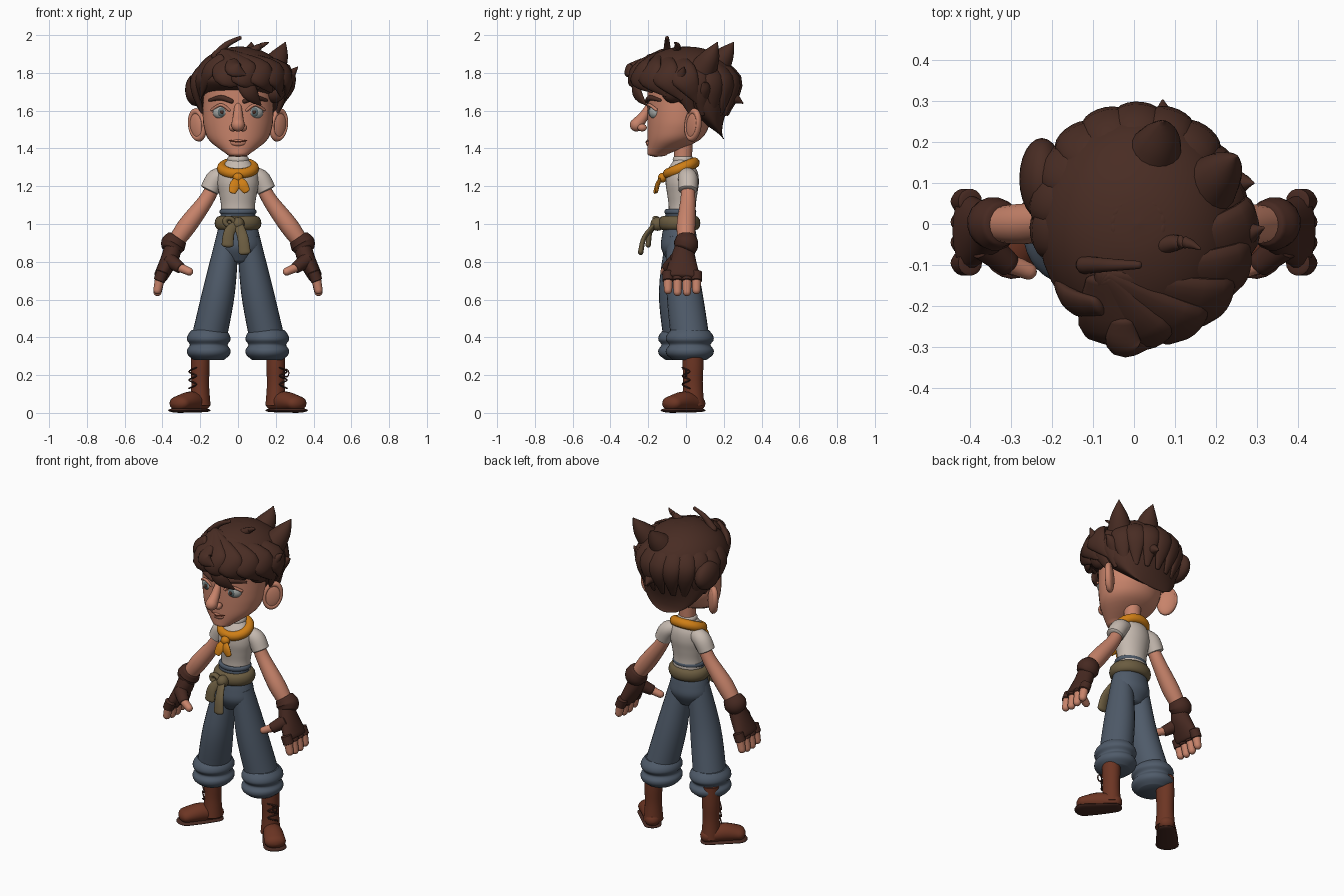
import bpy, bmesh, math
from mathutils import Vector

cube = bpy.data.objects.get("Cube")
if cube:
    bpy.data.objects.remove(cube, do_unlink=True)

FRONT, UP = Vector((0, 1, 0)), Vector((0, 0, 1))
SKULL = Vector((0, 0, 1.7))
HALF = math.pi / 2


def material(name, code):
    linear = [(channel / 255) ** 2.2 for channel in bytes.fromhex(code)] + [1]
    mat = bpy.data.materials.new(name)
    mat.use_nodes = True
    mat.diffuse_color = linear
    for node in mat.node_tree.nodes:
        if node.type == 'BSDF_PRINCIPLED':
            node.inputs["Base Color"].default_value = linear
            node.inputs["Roughness"].default_value = .8
    return mat


skin = material("skin", "c6826a")
hair = material("dark_brown_hair", "4a3028")
linen = material("off_white_linen", "c4b8ae")
orange = material("orange_cloth", "cd7d1c")
denim = material("slate_blue_cloth", "505b69")
olive = material("olive_cloth", "6a5c42")
dark = material("dark_leather", "482d26")
leather = material("red_brown_leather", "6c3828")
eye_white = material("eye_grey", "a5a8a5")
iris_grey = material("iris_grey", "5f6e70")


def finish(obj, name, mat):
    obj.name = obj.data.name = name
    obj.data.materials.append(mat)
    bpy.ops.object.select_all(action='DESELECT')
    obj.select_set(True)
    bpy.context.view_layer.objects.active = obj
    bpy.ops.object.shade_smooth_by_angle(angle=math.radians(45))


def ball(name, mat, at, size, turn=(0, 0, 0)):
    bpy.ops.mesh.primitive_uv_sphere_add(segments=24, ring_count=14, location=at, rotation=turn)
    bpy.context.object.scale = size
    finish(bpy.context.object, name, mat)


def ring(name, mat, at, size, thick, turn=(0, 0, 0)):
    bpy.ops.mesh.primitive_torus_add(major_segments=36, minor_segments=12, major_radius=1,
                                     minor_radius=thick, location=at, rotation=turn)
    bpy.context.object.scale = size
    finish(bpy.context.object, name, mat)


def spread(values, count):
    """Spread a number or a short list evenly over count places."""
    if not isinstance(values, (list, tuple)):
        return [values] * count
    out, last = [], len(values) - 1
    for i in range(count):
        place = last * i / (count - 1)
        low = min(int(place), last - 1)
        out.append(values[low] + (values[low + 1] - values[low]) * (place - low))
    return out


def smooth_path(rows, steps=5):
    """Catmull-Rom interpolation of position and size."""
    out, last = [], len(rows) - 1
    for i in range(last):
        a, b, c, d = (rows[max(0, min(last, i + k))] for k in (-1, 0, 1, 2))
        for k in range(steps):
            t = k / steps
            out.append([q + t / 2 * (r - p + t * (2 * p - 5 * q + 4 * r - s + t * (3 * (q - r) + s - p)))
                        for p, q, r, s in zip(a, b, c, d)])
    return out + [rows[-1]]


def sweep(name, mat, points, width, flat=1, s=1, facing=FRONT, level=False, cap=1, sides=18):
    """Tube through points; flat is depth over width, s mirrors x, cap is end roundness."""
    count = len(points)
    rows = [[x * s, y, z, w, w * f]
            for (x, y, z), w, f in zip(points, spread(width, count), spread(flat, count))]
    path = smooth_path(rows)
    mids = [Vector(p[:3]) for p in path]
    rings = []
    for i, (mid, p) in enumerate(zip(mids, path)):
        along = UP if level else (mids[min(i + 1, len(mids) - 1)] - mids[max(i - 1, 0)]).normalized()
        rings.append((mid, along, max(p[3], .003), max(p[4], .003)))

    def dome(end, sign):
        mid, along, a, b = end
        turns = [math.radians(22 * k) for k in range(1, 5)]
        return [(mid + along * sign * cap * min(a, b) * math.sin(g), along, a * math.cos(g), b * math.cos(g))
                for g in turns]
    if cap:
        rings = dome(rings[0], -1)[::-1] + rings + dome(rings[-1], 1)
    bm = bmesh.new()
    loops = []
    for mid, along, a, b in rings:
        u = (facing or mid - SKULL).cross(along).normalized()
        v = along.cross(u)
        turns = [math.tau * k / sides for k in range(sides)]
        loops.append([bm.verts.new(mid + u * a * math.cos(g) + v * b * math.sin(g)) for g in turns])
    for one, two in zip(loops, loops[1:]):
        for k in range(sides):
            n = (k + 1) % sides
            bm.faces.new((one[k], one[n], two[n], two[k]))
    bm.faces.new(loops[0])
    bm.faces.new(loops[-1])
    bmesh.ops.recalc_face_normals(bm, faces=bm.faces)
    mesh = bpy.data.meshes.new(name)
    bm.to_mesh(mesh)
    bm.free()
    obj = bpy.data.objects.new(name, mesh)
    bpy.context.collection.objects.link(obj)
    finish(obj, name, mat)


def stack(name, mat, x, y, bottom, top, width, flat=1, s=1, cap=0):
    """Upright part with evenly spaced level sections."""
    points = [(x, y, z) for z in spread((bottom, top), len(width))]
    sweep(name, mat, points, width, flat, s, level=True, cap=cap, sides=32)


# Head: every section lines up with the flat front of the face
face = (.06, .15, .18, .187, .185, .18, .15)
sweep("head", skin, [(0, .9 * w - .205, 1.37 + .07 * i) for i, w in enumerate(face)],
      face, .9, level=True, cap=.25, sides=36)
stack("neck", skin, 0, -.015, 1.27, 1.45, (.045, .05))
sweep("nose", skin, [(0, -.19, 1.63), (0, -.225, 1.57), (0, -.262, 1.525)], (.018, .036))
ball("chin", skin, (0, -.16, 1.385), (.05, .035, .03))
ball("lips", skin, (0, -.195, 1.43), (.04, .018, .02))
sweep("mouth_line", leather, [(-.05, -.193, 1.444), (0, -.212, 1.434), (.05, -.193, 1.444)], .004)

# Hair mass: a dome whose lower half draws back to the nape
mass, wide, ratio = [], [], []
for i in range(13):
    g = HALF * (i / 6 - 1)
    low = max(0, -math.sin(g))
    mass.append((.01, .2 * low, 1.75 + math.sin(g) * (.3 if low else .19)))
    wide.append(.245 * math.cos(g))
    ratio.append(1.1 * (1 - low))
sweep("hair_mass", hair, mass, wide, ratio, level=True, cap=0, sides=36)
ball("hair_side_lobe", hair, (-.225, .11, 1.71), (.055, .1, .085))


def around(degrees, wide, deep, z, back=0):
    g = math.radians(degrees)
    return wide * math.cos(g) + .01, deep * math.sin(g) + back, z


# Back locks fan from the crown, fringe locks sweep from the parting
for i in range(11):
    g = 20 * i - 10
    sweep("back_lock", hair, [around(g, .06, .06, 1.92), around(g, .235, .245, 1.77, .02),
                              around(g, .2, .16, 1.58, .06)], (.03, .06, .015), .5, facing=None)
for i in range(6):
    g = 20 * i - 105
    sweep("fringe_lock", hair, [(-.08, -.14, 1.9), around(g, .25, .27, 1.8),
                                around(g + 20, .24, .25, 1.74 - .02 * i)], (.04, .08, .01), .4, facing=None)
for points in (
    [(0, -.26, 1.8), (.06, -.26, 1.7), (.12, -.21, 1.63)],
    [(-.09, -.2, 1.88), (-.16, -.18, 1.8), (-.2, -.07, 1.66)],
    [(-.03, -.24, 1.86), (-.02, -.3, 1.82), (.04, -.3, 1.79)],
):
    sweep("loose_lock", hair, points, (.03, .045, .005), .5, facing=None)

# Pointed tufts and the curl on top
for base, tip, width in (
    ((.17, .08, 1.8), (.25, .165, 1.96), .08),
    ((.04, .15, 1.82), (.07, .25, 1.96), .08),
    ((.19, -.07, 1.7), (.315, -.01, 1.83), .06),
    ((.2, .08, 1.68), (.29, .1, 1.75), .05),
    ((.07, -.05, 1.91), (.16, -.06, 1.96), .025),
    ((.05, .17, 1.68), (.07, .3, 1.64), .06),
):
    bend = (Vector(base) + Vector(tip)) / 2 + Vector((.01, .01, .01))
    sweep("hair_tuft", hair, [base, bend, tip], (width, width * .6, .004), facing=Vector((1, 0, .5)))
sweep("hair_curl", hair, [(-.12, -.1, 1.89), (-.06, -.1, 1.95), (.01, -.1, 1.985)], (.022, .01))

# Shirt, collar and waistband
stack("shirt", linen, 0, -.02, 1.04, 1.34, (.09, .09, .1, .11, .1, .055), .8)
ring("shirt_collar", linen, (0, -.015, 1.34), (.048, .046, .09), .2)
ring("waistband", denim, (0, -.03, 1.065), (.086, .074, .1), .14)

# Neck scarf with knot and two tails
ring("scarf", orange, (0, -.025, 1.295), (.082, .076, .08), .36, (.4, 0, 0))
ball("scarf_knot", orange, (0, -.125, 1.245), (.028, .024, .026))
for end in ((-.03, -.165, 1.17), (.045, -.155, 1.175)):
    middle = (end[0] / 2, -.15, 1.21)
    sweep("scarf_tail", orange, [(0, -.13, 1.245), middle, end], (.014, .028, .02), .4)

# Sash with knot, loop and hanging ends
ring("sash", olive, (0, -.035, 1.005), (.096, .086, .13), .29)
ball("sash_knot", olive, (0, -.15, 1), (.034, .038, .036))
ring("sash_loop", olive, (-.045, -.16, 1.01), (.025, .02, .03), .6, (HALF, .4, 0))
for middle, end in (((.025, -.22, .93), (.035, -.24, .85)), ((-.045, -.19, .96), (-.055, -.2, .89))):
    sweep("sash_end", olive, [(0, -.16, 1), middle, end], (.025, .032), .45)

stack("trouser_seat", denim, 0, -.036, .81, 1.06, (.08, .12, .115, .1, .09), .8, cap=.3)

for side, s in (("left", 1), ("right", -1)):
    # Ears, eyes and brows
    ball(side + "_ear", skin, (.212 * s, .04, 1.52), (.055, .024, .085), (0, .2 * s, .7 * s))
    ring(side + "_ear_rim", skin, (.215 * s, .037, 1.525), (.047, .072, .07), .24, (HALF, .2 * s, .7 * s))
    ball(side + "_eye", eye_white, (.09 * s, -.165, 1.592), (.045, .03, .037), (0, 0, .3 * s))
    ball(side + "_iris", iris_grey, (.086 * s, -.183, 1.592), (.024, .016, .026))
    ball(side + "_pupil", hair, (.086 * s, -.195, 1.592), (.01, .007, .011))
    ball(side + "_nostril", skin, (.028 * s, -.232, 1.51), (.02, .025, .02))
    sweep(side + "_eyelid", skin, [(.045, -.195, 1.602), (.09, -.195, 1.631), (.137, -.158, 1.605)], .008, s=s)
    sweep(side + "_brow", hair, [(.035, -.206, 1.65), (.09, -.19, 1.668), (.15, -.137, 1.655)],
          (.012, .014, .008), s=s, facing=UP)

    # Sleeve and bare arm
    sweep(side + "_sleeve", linen, [(.06, 0, 1.26), (.115, .01, 1.24), (.15, .01, 1.18)],
          (.042, .052, .05), s=s, cap=.15)
    sweep(side + "_arm", skin, [(.12, .01, 1.22), (.17, .01, 1.125), (.27, 0, .99), (.345, 0, .885)],
          (.035, .04, .05, .04), s=s)

    # Fingerless glove, fingers and thumb
    sweep(side + "_glove_cuff", dark, [(.322, 0, .925), (.343, 0, .892), (.355, -.01, .865)],
          (.055, .066, .055), s=s, cap=.2)
    sweep(side + "_glove_palm", dark, [(.345, -.01, .88), (.36, -.015, .82), (.41, -.02, .72)],
          (.045, .047, .037), (1.1, 1.4, 2.6), s=s, cap=.4)
    for i in range(4):
        y = .05 * i - .095
        sweep(side + "_glove_finger", dark, [(.4, y, .745), (.417, y, .7)], .031, s=s, cap=.15)
        sweep(side + "_finger", skin, [(.412, y, .72), (.426, y, .65 - .01 * (i in (1, 2)))], (.026, .022), s=s)
    sweep(side + "_glove_thumb", dark, [(.365, -.05, .81), (.305, -.1, .767)], (.04, .03), s=s, cap=.2)
    sweep(side + "_thumb", skin, [(.32, -.09, .775), (.258, -.115, .748)], (.025, .021), s=s)

    # Trouser leg and rolled cuff, in a slight stride
    stride = .02 * s
    sweep(side + "_trouser_leg", denim, [(.055, -.04, .93), (.1, stride - .03, .65), (.15, stride, .41)],
          (.06, .085, .092), 1.1, s, cap=.1, sides=24)
    stack(side + "_trouser_cuff", denim, .155, stride, .28, .44, (.08, .11, .115, .1, .115, .11, .09), 1.1, s)

    # Boot shaft, foot, sole and zigzag lace
    stack(side + "_boot_shaft", leather, .2, .037, .04, .36, (.055, .047, .05, .048), 1.1, s)
    foot = [(.19, .06, .05), (.25, -.01, .06), (.31, -.075, .05)]
    sweep(side + "_boot_foot", leather, foot, (.045, .056, .062), (.9, .95, .66), s, UP)
    sweep(side + "_boot_sole", dark, [(x, y, .0135) for x, y, z in foot], (.05, .06, .066), .2, s, UP, cap=4)
    zigzag = [.02 * (-1) ** i for i in range(6)]
    sweep(side + "_boot_lace", dark, [(.24 + e, e, .13 + .022 * i) for i, e in enumerate(zigzag)],
          .004, s=s, sides=8)

ring("lace_bow", dark, (.255, 0, .21), (.014, .02, .02), .2, (HALF, 0, 0))
